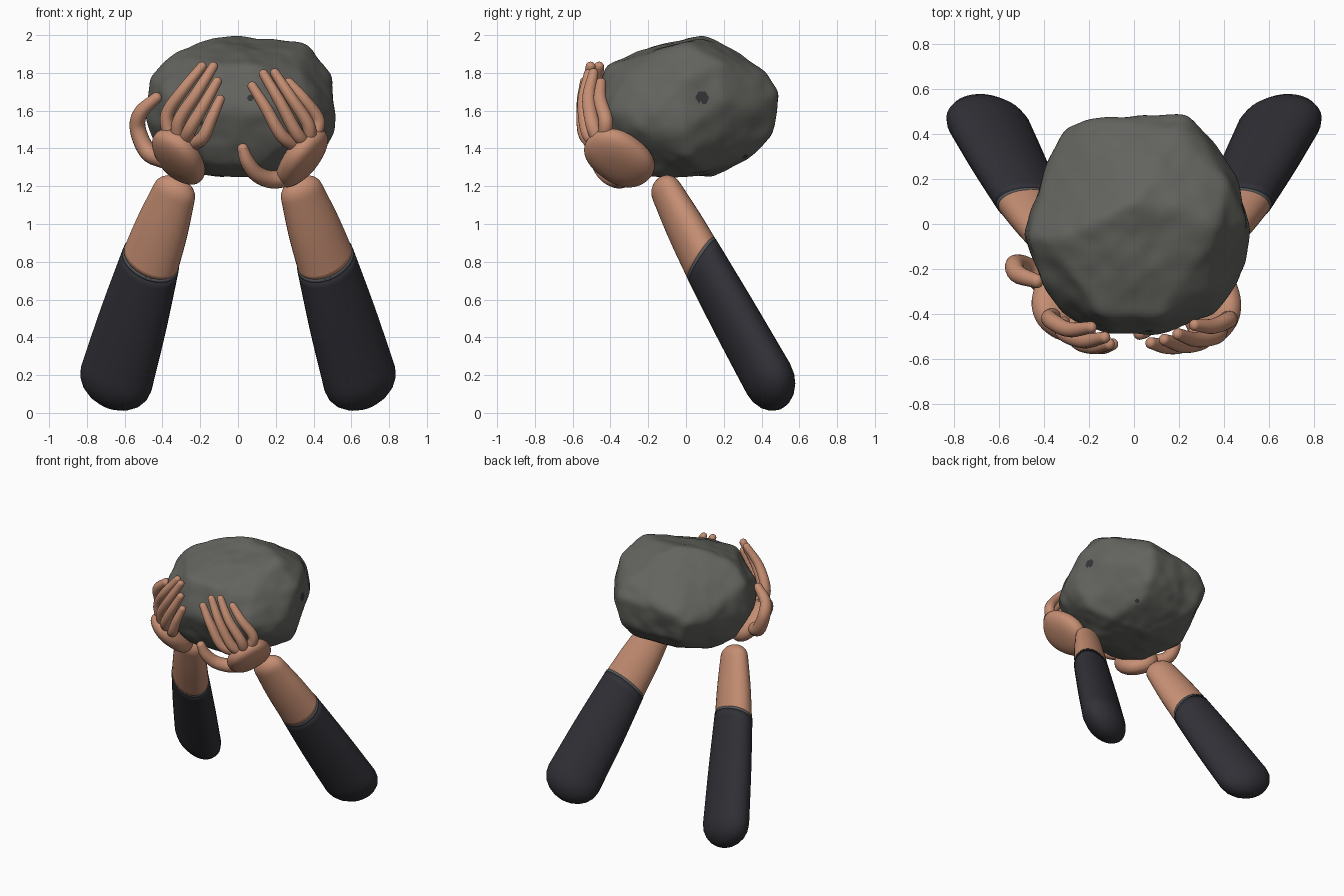
import bpy, bmesh, math
from mathutils import Vector, noise
from mathutils.bvhtree import BVHTree

if "Cube" in bpy.data.objects:
    bpy.data.objects.remove(bpy.data.objects["Cube"])


def material(name, rgb):
    m = bpy.data.materials.new(name)
    m.diffuse_color = (*rgb, 1)
    m.use_nodes = True
    m.node_tree.nodes["Principled BSDF"].inputs["Base Color"].default_value = m.diffuse_color
    return m


STONE = material("stone grey", (0.125, 0.127, 0.113))
PIT = material("dark pit", (0.035, 0.037, 0.04))
SKIN = material("skin", (0.56, 0.27, 0.17))
SLEEVE = material("dark sleeve", (0.031, 0.03, 0.038))
TRIM = material("sleeve trim", (0.09, 0.1, 0.11))


def finish(name, bm, *mats):
    bmesh.ops.recalc_face_normals(bm, faces=bm.faces)
    for f in bm.faces:
        f.smooth = True
    me = bpy.data.meshes.new(name)
    bm.to_mesh(me)
    bm.free()
    for m in mats:
        me.materials.append(m)
    ob = bpy.data.objects.new(name, me)
    bpy.context.collection.objects.link(ob)
    return ob


def spline(vals, t):
    """Catmull-Rom through a list of vectors, t in 0..1."""
    n = len(vals) - 1
    u = t * n
    i = min(int(u), n - 1)
    u -= i
    b, c = vals[i], vals[i + 1]
    a = vals[i - 1] if i else b * 2 - c
    d = vals[i + 2] if i + 2 <= n else c * 2 - b
    return 0.5 * (2 * b + (c - a) * u + (2 * a - 5 * b + 4 * c - d) * u * u
                  + (3 * b - a - 3 * c + d) * u ** 3)


def tube(name, mat, pts, radii, hint=(0, 0, 1), caps=(0.03, 0.03), steps=18, sides=20,
         slant=lambda t: 0):
    """Elliptical tube along pts; radii are (wide, thin); caps are rounded end lengths;
    slant(t) tips the rings so that their back edge moves towards the start."""
    pts = [Vector(p) for p in pts]
    radii = [Vector(r) for r in radii]
    hint = Vector(hint)
    arc = [math.radians(a) for a in (86, 70, 54, 36, 18)]
    spec = [(0, -caps[0] * math.sin(a), math.cos(a)) for a in arc] if caps[0] else []
    spec += [(i / steps, 0, 1) for i in range(steps + 1)]
    spec += [(1, caps[1] * math.sin(a), math.cos(a)) for a in reversed(arc)] if caps[1] else []
    bm = bmesh.new()
    rings = []
    for t, off, k in spec:
        d = (spline(pts, min(1, t + 0.02)) - spline(pts, max(0, t - 0.02))).normalized()
        w = (hint - d * hint.dot(d)).normalized()
        n = d.cross(w)
        c = spline(pts, t) + d * off
        ra, rb = spline(radii, t) * k
        ring = []
        for j in range(sides):
            q = 2 * math.pi * j / sides
            r = w * ra * math.cos(q) + n * rb * math.sin(q)
            ring.append(bm.verts.new(c + r - d * r.y * slant(t)))
        rings.append(ring)
    for r0, r1 in zip(rings, rings[1:]):
        for j in range(sides):
            k = (j + 1) % sides
            bm.faces.new((r0[j], r0[k], r1[k], r1[j]))
    bm.faces.new(rings[0])
    bm.faces.new(rings[-1])
    return finish(name, bm, mat)


def palm(name, start, end, normal, width, thick):
    """Soft rounded pad from start to end."""
    start, end = Vector(start), Vector(end)
    axis = (end - start).normalized()
    n = Vector(normal)
    n = (n - axis * n.dot(axis)).normalized()
    w = n.cross(axis)
    half = (end - start).length / 2
    bm = bmesh.new()
    bmesh.ops.create_icosphere(bm, subdivisions=4, radius=1)
    for v in bm.verts:
        x, y, z = v.co / sum(abs(c) ** 2.3 for c in v.co) ** (1 / 2.3)
        v.co = (start + end) / 2 + axis * x * half + w * y * width + n * z * thick
    finish(name, bm, SKIN)


# Boulder: faceted hull, softened and roughened
corners = [
    (-.2, 0, 1.97), (0, .1, 2.0), (.2, .08, 1.98), (.36, -.02, 1.95), (-.37, -.08, 1.9),
    (.1, .2, 1.965), (.12, .33, 1.87), (.19, .42, 1.81), (.23, .5, 1.7), (-.2, .475, 1.69),
    (-.31, .42, 1.62), (0, -.25, 1.91), (-.15, -.4, 1.84), (.1, -.42, 1.84), (.35, -.3, 1.79),
    (-.1, -.5, 1.62), (.1, -.49, 1.6), (-.31, -.42, 1.6), (.36, -.41, 1.6), (-.24, -.43, 1.44),
    (.26, -.4, 1.42), (.5, 0, 1.78), (.515, -.02, 1.5), (.5, -.17, 1.6), (.46, .2, 1.65),
    (.38, .34, 1.62), (.46, -.25, 1.5), (.42, .19, 1.86), (-.47, -.05, 1.78), (-.49, -.05, 1.55),
    (-.43, .12, 1.68), (-.38, .28, 1.6), (-.4, -.26, 1.72), (-.41, -.24, 1.5), (-.25, -.2, 1.27),
    (.2, -.2, 1.25), (.3, .1, 1.27), (0, .15, 1.25), (-.3, .1, 1.3), (.1, -.33, 1.3),
    (-.15, -.35, 1.32), (-.2, .35, 1.38), (.2, .35, 1.36), (.22, .46, 1.47), (-.25, .41, 1.46),
    (.45, 0, 1.36), (-.42, 0, 1.38)]
hull = bmesh.new()
for c in corners:
    hull.verts.new(c)
bmesh.ops.convex_hull(hull, input=hull.verts)
tree = BVHTree.FromBMesh(hull)
hull.free()
centre = Vector((0, 0, 1.62))
rock = bmesh.new()
bmesh.ops.create_icosphere(rock, subdivisions=6, radius=1)
for v in rock.verts:
    d = v.co.normalized()
    v.co = tree.ray_cast(centre + d * 3, -d)[0]
for _ in range(6):
    bmesh.ops.smooth_vert(rock, verts=rock.verts, factor=0.5, use_axis_x=True,
                          use_axis_y=True, use_axis_z=True)
for v in rock.verts:
    d = (v.co - centre).normalized()
    bump = 0.014 * noise.noise(v.co * 4.5) + 0.006 * noise.noise(v.co * 12)
    v.co += d * (0.002 + bump)

# Small dark pits, snapped to the boulder surface
pits = []
for spot, r in (((.5, .095, 1.675), .031), ((.065, -.5, 1.67), .018),
                ((-.2, -.47, 1.535), .016), ((.25, .32, 1.35), .014)):
    near = min(rock.verts, key=lambda v: (v.co - Vector(spot)).length)
    pits.append((near.co.copy(), r))
for f in rock.faces:
    c = f.calc_center_median()
    if any((c - p).length < r + 0.01 * noise.noise(c * 30) for p, r in pits):
        f.material_index = 1
finish("boulder", rock, STONE, PIT)

# Forearms with sleeves
for s, side in ((-1, "left"), (1, "right")):
    wrist, cuff, end = (Vector((s * x, y, z)) for x, y, z in
                        ((.338, -.1, 1.165), (.462, .085, .81), (.645, .437, .18)))
    wide = (s * .9, .36, 0)
    run = (end - cuff).normalized()
    tube(side + "_forearm", SKIN, [wrist, wrist.lerp(cuff, .5), cuff],
         [(.118, .08), (.143, .097), (.157, .107)], wide, (.09, 0), sides=32,
         slant=lambda t: .55 * t * t)
    tube(side + "_sleeve_trim", TRIM, [cuff - run * .01, cuff + run * .01],
         [(.159, .109), (.161, .111)], wide, (0, 0), steps=2, sides=32, slant=lambda t: .55)
    tube(side + "_sleeve", SLEEVE, [cuff + run * .008, cuff.lerp(end, .5), end],
         [(.161, .111), (.185, .121), (.2, .128)], wide, (0, .17), sides=32,
         slant=lambda t: .55 * (1 - t) ** 2)

# Palms cupping the boulder from below
palm("right_palm", (.4, -.5, 1.465), (.28, -.205, 1.235), (.75, -.3, -.58), .16, .078)
palm("left_palm", (-.365, -.485, 1.475), (-.265, -.215, 1.235), (-.6, -.5, -.6), .15, .078)

# Fingers: knuckle to tip
fingers = {
    "right_index": [(.40, -.43, 1.46), (.425, -.425, 1.55), (.35, -.455, 1.66), (.27, -.45, 1.75)],
    "right_middle": [(.38, -.46, 1.44), (.37, -.495, 1.53), (.28, -.515, 1.67), (.195, -.49, 1.8)],
    "right_ring": [(.35, -.47, 1.43), (.305, -.52, 1.49), (.22, -.54, 1.65), (.135, -.515, 1.795)],
    "right_little": [(.31, -.46, 1.41), (.23, -.53, 1.47), (.15, -.545, 1.61), (.075, -.53, 1.73)],
    "left_index": [(-.36, -.41, 1.46), (-.375, -.425, 1.58), (-.29, -.47, 1.71), (-.19, -.46, 1.835)],
    "left_middle": [(-.32, -.44, 1.45), (-.31, -.485, 1.55), (-.22, -.52, 1.69), (-.13, -.505, 1.835)],
    "left_ring": [(-.28, -.45, 1.44), (-.25, -.52, 1.51), (-.18, -.545, 1.63), (-.11, -.535, 1.755)],
    "left_little": [(-.24, -.44, 1.42), (-.185, -.525, 1.46), (-.14, -.545, 1.56), (-.095, -.535, 1.66)],
}
for name, pts in fingers.items():
    tube(name + "_finger", SKIN, pts, [(.038, .037), (.038, .035), (.034, .031), (.026, .025)],
         (0, 1, 0), (.03, .024))

# Thumbs
thumb_radii = [(.055, .05), (.052, .047), (.047, .043), (.041, .038), (.031, .029)]
tube("right_thumb", SKIN, [(.27, -.32, 1.25), (.18, -.36, 1.235), (.1, -.42, 1.265),
     (.05, -.465, 1.33), (.025, -.485, 1.40)], thumb_radii, (0, 1, 0), (.04, .026))
tube("left_thumb", SKIN, [(-.38, -.28, 1.34), (-.475, -.2, 1.38), (-.53, -.185, 1.5),
     (-.515, -.225, 1.59), (-.43, -.255, 1.67)], thumb_radii, (0, 1, 0), (.04, .026))
